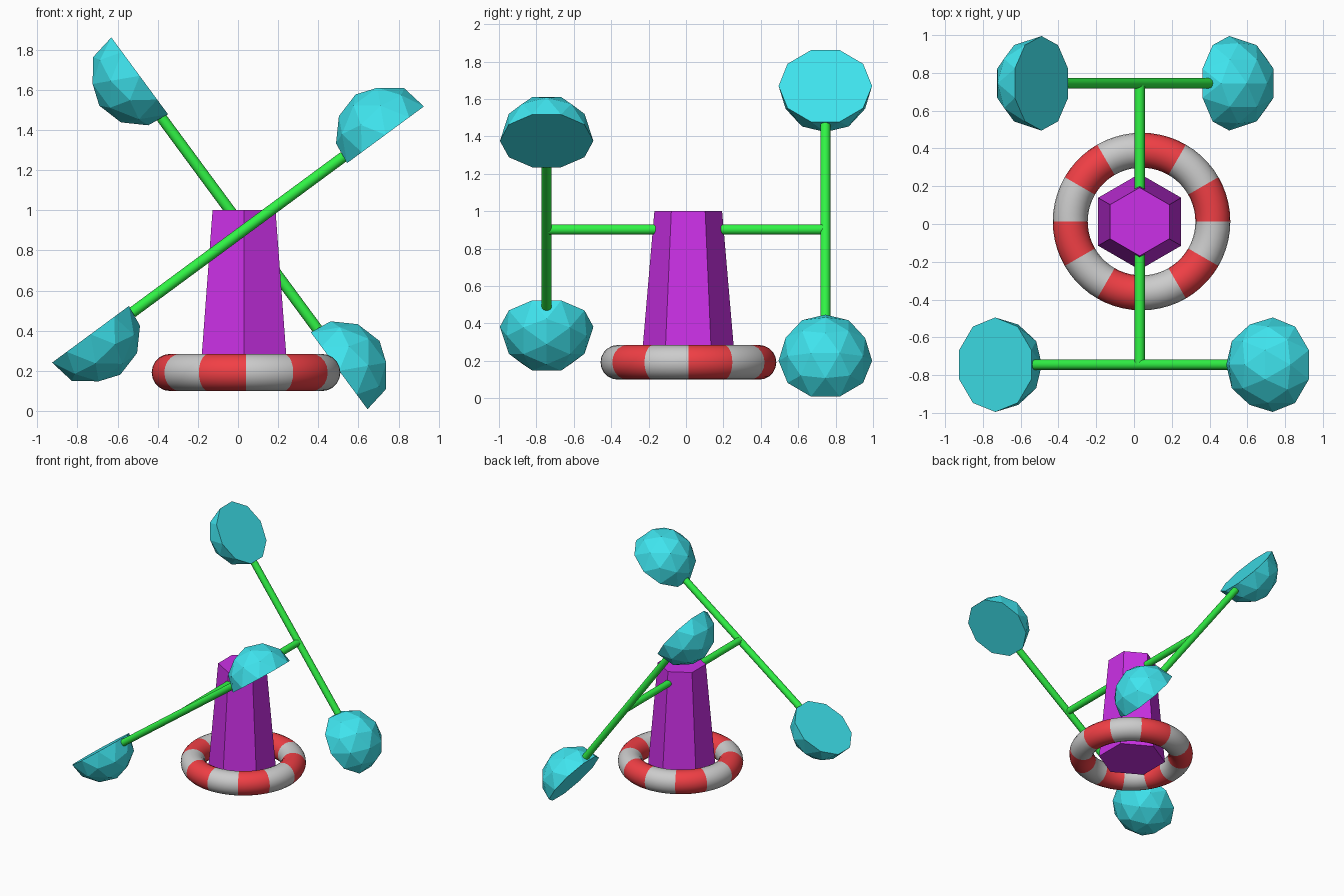
import bpy, bmesh
from math import radians, cos, sin
from mathutils import Vector, Matrix

if "Cube" in bpy.data.objects:
    bpy.data.objects.remove(bpy.data.objects["Cube"])


def material(name, color):
    m = bpy.data.materials.new(name)
    m.diffuse_color = (*color, 1)
    m.use_nodes = True
    m.node_tree.nodes["Principled BSDF"].inputs["Base Color"].default_value = m.diffuse_color
    return m


PURPLE = material("purple", (0.6, 0.03, 0.8))
GREEN = material("green", (0.03, 0.9, 0.06))
CYAN = material("cyan", (0.05, 0.78, 0.86))
RED = material("red", (0.88, 0.05, 0.06))
WHITE = material("white", (0.75, 0.75, 0.75))


def finish(name, *mats, smooth=False):
    ob = bpy.context.object
    ob.name = name
    for m in mats:
        ob.data.materials.append(m)
    if smooth:
        bpy.ops.object.shade_smooth_by_angle(angle=radians(40))
    return ob


def rod(name, a, b, r=0.027):
    a, b = Vector(a), Vector(b)
    bpy.ops.mesh.primitive_cylinder_add(
        vertices=20, radius=r, depth=(b - a).length, location=(a + b) / 2,
        rotation=(b - a).to_track_quat('Z', 'Y').to_euler())
    finish(name, GREEN, smooth=True)


def cup(name, center, outward, dome):
    # Lower-poly half ball closed by a flat disc
    bm = bmesh.new()
    bmesh.ops.create_icosphere(bm, subdivisions=2, radius=0.25)
    cut = bmesh.ops.bisect_plane(bm, geom=bm.verts[:] + bm.edges[:] + bm.faces[:],
                                 dist=1e-3, plane_co=(0, 0, 0), plane_no=(0, 0, 1),
                                 clear_inner=True)
    bmesh.ops.holes_fill(bm, edges=[e for e in bm.edges if e.is_boundary], sides=0)
    x, z = -outward, dome
    y = z.cross(x)
    frame = Matrix((x, y, z)).transposed().to_4x4()
    bm.transform(Matrix.Translation(center) @ frame)
    bmesh.ops.recalc_face_normals(bm, faces=bm.faces[:])
    mesh = bpy.data.meshes.new(name)
    bm.to_mesh(mesh)
    bm.free()
    mesh.materials.append(CYAN)
    bpy.context.collection.objects.link(bpy.data.objects.new(name, mesh))


# Six-sided tapered tower
bpy.ops.mesh.primitive_cone_add(vertices=6, radius1=0.254, radius2=0.181,
                                depth=0.85, location=(0.03, 0.012, 0.575))
finish("tower", PURPLE)

# Striped float ring, twelve 30-degree bands
SEG, MINOR = 60, 20
bpy.ops.mesh.primitive_torus_add(major_segments=SEG, minor_segments=MINOR,
                                 major_radius=0.3775, minor_radius=0.0925,
                                 location=(0.04, 0.013, 0.192))
ring = finish("float_ring", RED, WHITE, smooth=True)
for p in ring.data.polygons:
    ang = Vector((p.center.x, -p.center.y)).angle_signed(Vector((1, 0)))
    ang = (-ang if Vector((0, -1)).angle_signed(Vector((1, 0))) < 0 else ang)
    from_x = Vector((p.center.x, p.center.y, 0)).normalized()
    deg = Vector((1, 0, 0)).angle(from_x) * 57.29578
    deg = deg if p.center.y >= 0 else 360 - deg
    p.material_index = int(deg // 30) % 2

# Axle through the tower
rod("axle", (0.03, -0.745, 0.902), (0.03, 0.745, 0.902))

# Two crossed paddle arms, each with a cup at both ends
for side, y, mid, deg in (("front", -0.745, (0.0, 0.879), 36.4),
                          ("back", 0.745, (0.007, 0.935), -53.6)):
    hub = Vector((mid[0], y, mid[1]))
    u = Vector((cos(radians(deg)), 0, sin(radians(deg))))
    rod(side + "_arm", hub - u * 0.655, hub + u * 0.655)
    for label, d in (("right", u), ("left", -u)):
        dome = Vector((-d.z, 0, d.x))
        cup(f"{side}_{label}_cup", hub + d * 0.886 - dome * 0.036, d, dome)
